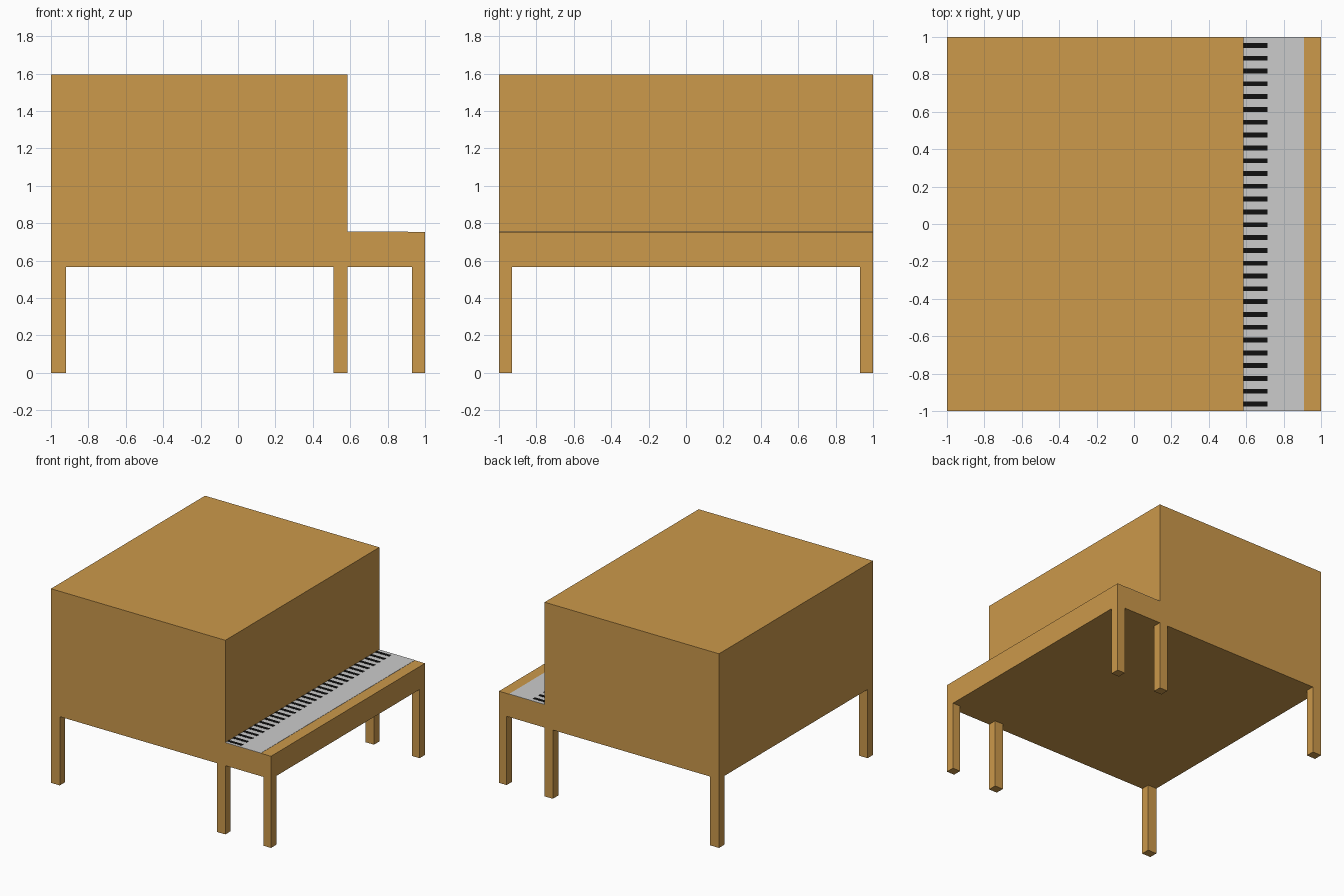
import bpy, bmesh

if "Cube" in bpy.data.objects:
    bpy.data.objects.remove(bpy.data.objects["Cube"])


def material(name, rgb):
    m = bpy.data.materials.new(name)
    m.diffuse_color = (*rgb, 1)
    m.use_nodes = True
    m.node_tree.nodes["Principled BSDF"].inputs["Base Color"].default_value = m.diffuse_color
    return m


wood = material("warm wood", (0.604, 0.319, 0.07))
ivory = material("pale key grey", (0.6, 0.6, 0.6))
ebony = material("key black", (0.005, 0.005, 0.005))


def finish(bm, name, mat):
    bmesh.ops.recalc_face_normals(bm, faces=bm.faces)
    me = bpy.data.meshes.new(name)
    bm.to_mesh(me)
    bm.free()
    me.materials.append(mat)
    ob = bpy.data.objects.new(name, me)
    bpy.context.collection.objects.link(ob)
    return ob


def add_box(bm, x0, x1, y0, y1, z0, z1):
    vs = bmesh.ops.create_cube(bm, size=1)["verts"]
    bmesh.ops.scale(bm, vec=(x1 - x0, y1 - y0, z1 - z0), verts=vs)
    bmesh.ops.translate(bm, vec=((x0 + x1) / 2, (y0 + y1) / 2, (z0 + z1) / 2), verts=vs)


# Case: L-shaped side profile with the key shelf, extruded along y
BASE, SHELF, TOP, STEP = 0.565, 0.753, 1.595, 0.585
bm = bmesh.new()
profile = [(-1, BASE), (1, BASE), (1, SHELF), (STEP, SHELF), (STEP, TOP), (-1, TOP)]
face = bm.faces.new([bm.verts.new((x, -1, z)) for x, z in profile])
ext = bmesh.ops.extrude_face_region(bm, geom=[face])["geom"]
bmesh.ops.translate(bm, vec=(0, 2, 0), verts=[v for v in ext if isinstance(v, bmesh.types.BMVert)])
finish(bm, "piano_case", wood)

# Legs: three along each side
for label, x0, x1 in (("back", -1, -0.92), ("middle", 0.51, STEP), ("front", 0.93, 1)):
    for side, y0, y1 in (("near", -1, -0.93), ("far", 0.93, 1)):
        bm = bmesh.new()
        add_box(bm, x0, x1, y0, y1, 0, BASE)
        finish(bm, f"{label}_leg_{side}", wood)

# White key strip: thin plate on the shelf
bm = bmesh.new()
add_box(bm, STEP, 0.908, -1, 1, SHELF, SHELF + 0.002)
finish(bm, "white_keys", ivory)

# Black keys: evenly spaced thin plates against the upright panel
bm = bmesh.new()
for i in range(29):
    y = -0.963 + i * 1.918 / 28
    add_box(bm, STEP, 0.714, y - 0.013, y + 0.013, SHELF + 0.002, SHELF + 0.004)
finish(bm, "black_keys", ebony)
